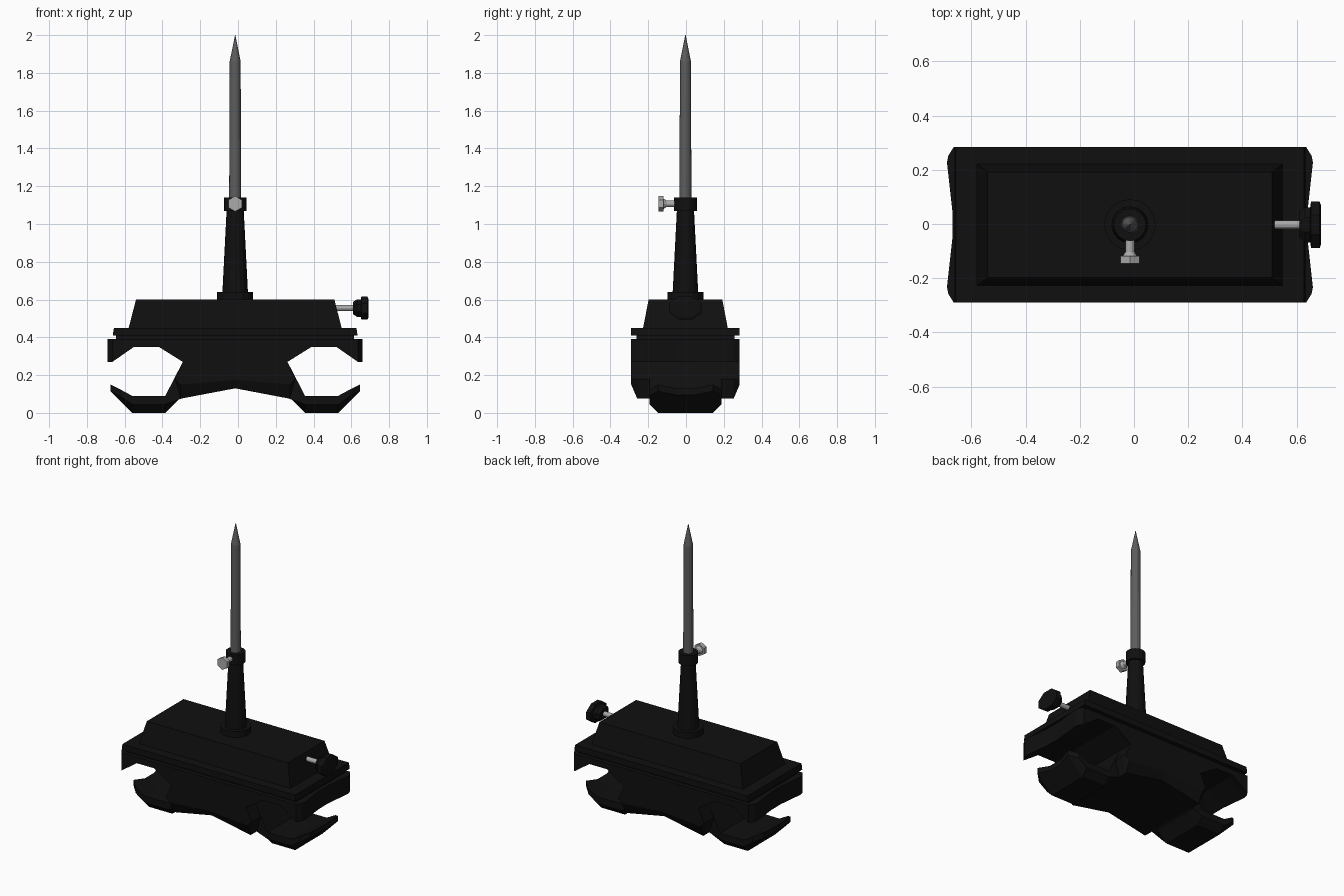
import bpy, bmesh, math
from mathutils import Matrix, Vector

if "Cube" in bpy.data.objects:
    bpy.data.objects.remove(bpy.data.objects["Cube"])

CX, CY = -0.015, -0.003


def material(name, v):
    m = bpy.data.materials.new(name)
    m.diffuse_color = (v, v, v, 1)
    m.use_nodes = True
    m.node_tree.nodes["Principled BSDF"].inputs["Base Color"].default_value = m.diffuse_color
    return m


BLACK = material("black_plastic", 0.005)
STEEL = material("dark_steel", 0.11)
BRIGHT = material("bright_steel", 0.4)


def finish(name, bm, mat):
    bmesh.ops.recalc_face_normals(bm, faces=bm.faces)
    me = bpy.data.meshes.new(name)
    bm.to_mesh(me)
    bm.free()
    me.materials.append(mat)
    ob = bpy.data.objects.new(name, me)
    ob.location = (CX, CY, 0)
    bpy.context.collection.objects.link(ob)
    return ob


def loft(name, rings, mat):
    """Skin rings of equal length and close both ends."""
    bm = bmesh.new()
    vs = [[bm.verts.new(p) for p in r] for r in rings]
    n = len(rings[0])
    for a, b in zip(vs, vs[1:]):
        for i in range(n):
            j = (i + 1) % n
            bm.faces.new((a[i], a[j], b[j], b[i]))
    bm.faces.new(vs[0])
    bm.faces.new(vs[-1])
    return finish(name, bm, mat)


def turned(name, steps, mat, sides, origin=(0, 0, 0), axis=(0, 0, 1), squash=1, phase=0):
    """Stack of (radius, distance) rings along an axis."""
    rot = Vector((0, 0, 1)).rotation_difference(Vector(axis)).to_matrix()
    rings = []
    for r, h in steps:
        ring = []
        for i in range(sides):
            a = 2 * math.pi * i / sides + phase
            p = Vector((r * math.cos(a), r * math.sin(a) * squash, h))
            ring.append(rot @ p + Vector(origin))
        rings.append(ring)
    return loft(name, rings, mat)


def slab(name, steps):
    """Stack of rectangles (half x, half y, z)."""
    rings = [[(-x, -y, z), (x, -y, z), (x, y, z), (-x, y, z)] for x, y, z in steps]
    return loft(name, rings, BLACK)


# Upper clamp body: concave ends, chamfered corners and lower edges
def body_ring(y, end, lift):
    half = [(end, .39), (end, .27), (.535, .35), (.405, .35), (.277, .27),
            (.32, .18), (.29, .075 + lift)]
    pts = half + [(0, .13 + lift * .6)] + [(-x, z) for x, z in reversed(half)]
    return [(x, y, z) for x, z in pts]


loft("clamp_body", [body_ring(*s) for s in (
    (-.287, .65, .075), (-.255, .67, 0), (-.23, .675, 0), (-.05, .655, 0),
    (.05, .655, 0), (.23, .675, 0), (.255, .67, 0), (.287, .65, .075))], BLACK)


# Lower hooks on both ends
def hook_ring(side, y, tip, top, low):
    pts = [(.22, .25), (.277, .27), (.37, .09), (.545, .09), (tip, top),
           (tip, top - .035), (.545, low), (.37, low), (.30, .07), (.22, .10)]
    return [(side * x, y, z) for x, z in pts]


for side, label in ((-1, "left"), (1, "right")):
    loft(label + "_hook", [hook_ring(side, *s) for s in (
        (-.19, .61, .125, .045), (-.145, .66, .15, .0), (-.05, .64, .13, .0),
        (.05, .64, .13, .0), (.145, .66, .15, .0), (.19, .61, .125, .045))], BLACK)

# Stepped cover on top
slab("cover_groove", [(.63, .26, .385), (.63, .26, .415)])
slab("cover_plate", [(.648, .287, .41), (.642, .287, .45)])
slab("cover_cap", [(.565, .225, .445), (.525, .195, .6)])

# Post, collar and pointed rod
turned("post_base", [(.095, .595), (.095, .64)], BLACK, 16)
turned("post", [(.068, .63), (.045, 1.08)], BLACK, 16)
turned("post_collar", [(.06, 1.07), (.06, 1.14)], BLACK, 16)
turned("rod", [(.032, 1.08), (.029, 1.86), (.001, 2.0)], STEEL, 16)

# Hex locking bolt on the collar
bolt = (0, 0, 1.107)
turned("collar_bolt_shaft", [(.017, .04), (.017, .10), (.03, .12)], BRIGHT, 12, bolt, (0, -1, 0))
turned("collar_bolt_head", [(.041, .115), (.041, .143)], BRIGHT, 6, bolt, (0, -1, 0),
       phase=math.pi / 2)

# Tightening knob at the right end
knob = (0, 0, .555)
turned("knob_shaft", [(.016, .50), (.016, .64)], BRIGHT, 12, knob, (1, 0, 0))
turned("knob", [(.036, .625), (.050, .645), (.050, .665), (.066, .668), (.066, .70), (.055, .705)],
       BLACK, 8, knob, (1, 0, 0), squash=1.4, phase=math.pi / 8)
